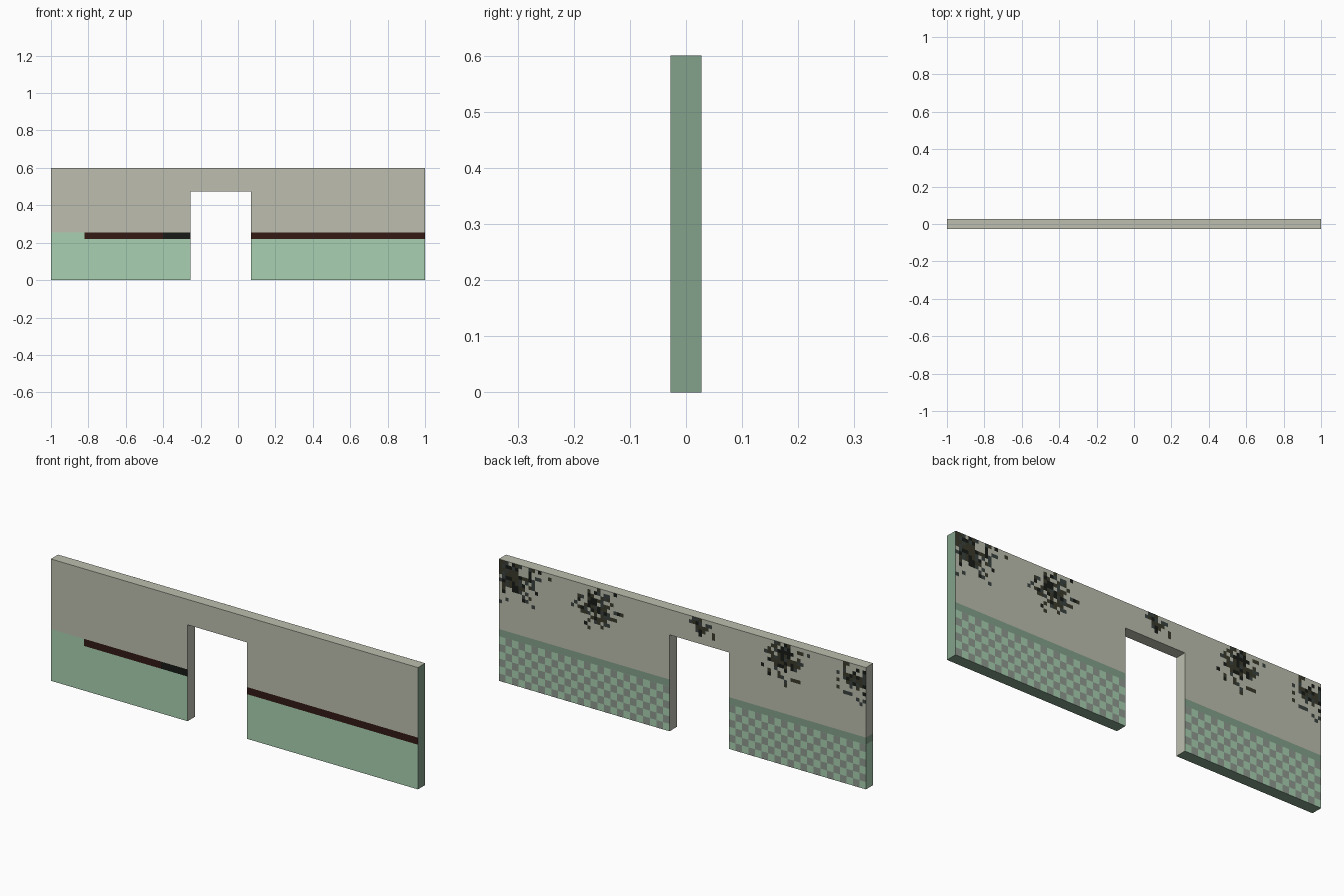
import bpy, bmesh, random
from math import exp
from mathutils import Vector

if "Cube" in bpy.data.objects:
    bpy.data.objects.remove(bpy.data.objects["Cube"])

random.seed(7)
T = 0.028                      # half thickness
DL, DR, DH = -0.255, 0.07, 0.475   # doorway
Z1, Z2 = 0.22, 0.255           # painted band
HEX = dict(plaster="bdbfaf", green="a9d1b1", trim="341a15", black="161a16",
           band="84a28c", grout="8f9a90", olive="3a3a2c", slate="3a423f")
NAMES = list(HEX)


def lin(c):
    return c / 12.92 if c <= 0.04045 else ((c + 0.055) / 1.055) ** 2.4


MATS = []
for n, h in HEX.items():
    m = bpy.data.materials.new(n)
    m.diffuse_color = [lin(int(h[i:i + 2], 16) / 255) for i in (0, 2, 4)] + [1]
    m.use_nodes = True
    m.node_tree.nodes["Principled BSDF"].inputs["Base Color"].default_value = m.diffuse_color
    MATS.append(m)


def finish(bm, name):
    me = bpy.data.meshes.new(name)
    bm.to_mesh(me)
    bm.free()
    for m in MATS:
        me.materials.append(m)
    ob = bpy.data.objects.new(name, me)
    bpy.context.collection.objects.link(ob)


def back_quad(bm, x0, x1, z0, z1, mat, y):
    f = bm.faces.new([bm.verts.new(p) for p in
                      ((x1, y, z0), (x0, y, z0), (x0, y, z1), (x1, y, z1))])
    f.material_index = NAMES.index(mat)


# wall slab: doorway profile extruded, then cut along the paint edges
bm = bmesh.new()
prof = [(-1, 0), (DL, 0), (DL, DH), (DR, DH), (DR, 0), (1, 0), (1, 0.6), (-1, 0.6)]
face = bm.faces.new([bm.verts.new((x, -T, z)) for x, z in prof])
ext = bmesh.ops.extrude_face_region(bm, geom=[face])
bmesh.ops.translate(bm, vec=(0, 2 * T, 0),
                    verts=[v for v in ext["geom"] if isinstance(v, bmesh.types.BMVert)])
if not any(f.is_valid and all(v.co.y < 0 for v in f.verts) for f in bm.faces):
    bm.faces.new([v for v in bm.verts if v.co.y < 0][:8])
cuts = [((x, 0, 0), (1, 0, 0)) for x in (DL, DR, -0.82, -0.4)]
cuts += [((0, 0, z), (0, 0, 1)) for z in (DH, Z1, Z2)]
for co, no in cuts:
    bmesh.ops.bisect_plane(bm, geom=bm.verts[:] + bm.edges[:] + bm.faces[:],
                           plane_co=co, plane_no=no, dist=1e-5)
bmesh.ops.recalc_face_normals(bm, faces=bm.faces[:])
for f in bm.faces:
    c, n = f.calc_center_median(), f.normal
    mat = "plaster"
    if n.x > 0.5 and c.x > 0.9 or n.z < -0.5 and c.z < 0.01:
        mat = "band"                              # right end and underside
    elif abs(n.y) > 0.5 or c.x < -0.9 and n.x < -0.5:
        if c.z < Z1:
            mat = "green"
        elif c.z < Z2:
            mat = "band"
            if n.y < -0.5:                        # front trim stripe
                mat = "green" if c.x < -0.82 else "black" if -0.4 < c.x < 0 else "trim"
    f.material_index = NAMES.index(mat)
finish(bm, "wall")

# checkered tiles low on the back
bm = bmesh.new()
for start, end, count in ((-1, DL, 21), (DR, 1, 26)):
    w, h = (end - start) / count, Z1 / 6
    for i in range(count):
        for j in range(6):
            if (i + j) % 2:
                back_quad(bm, start + i * w, start + (i + 1) * w,
                          j * h, (j + 1) * h, "grout", T + 0.0006)
finish(bm, "back_tiles")

# blocky mould patches high on the back: centre x, centre z, spread x, spread z, density
PATCHES = [(0.95, 0.55, 0.13, 0.10, 1.1), (0.48, 0.51, 0.085, 0.085, 0.9),
           (-0.10, 0.56, 0.07, 0.03, 0.7), (-0.56, 0.53, 0.085, 0.09, 1.15),
           (-0.94, 0.52, 0.07, 0.09, 0.75)]
bm = bmesh.new()
s = 2 / 112
for i in range(112):
    for j in range(14):
        x, z = -1 + i * s, 0.6 - (j + 1) * s
        p = max(d * exp(-(((x + s / 2 - cx) / sx) ** 2 + ((z + s / 2 - cz) / sz) ** 2))
                for cx, cz, sx, sz, d in PATCHES)
        if p > 0.04 and random.random() < p:
            mat = random.choice(("black", "olive", "olive", "slate", "black" if p > 0.5 else "slate"))
            back_quad(bm, x, x + s, z, z + s, mat, T + 0.0006)
finish(bm, "mould_patches")
